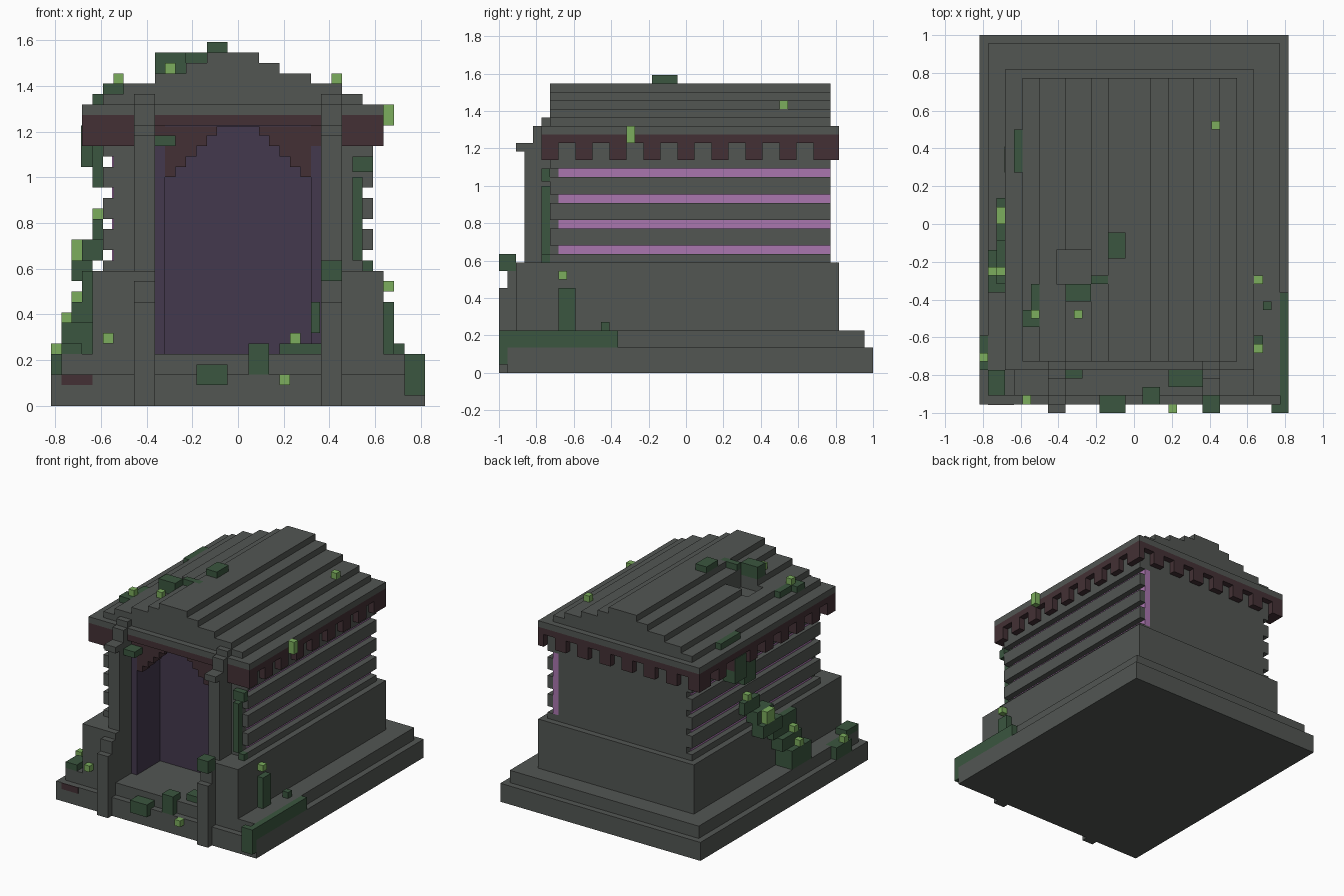
import bpy, bmesh

cube = bpy.data.objects.get("Cube")
if cube:
    bpy.data.objects.remove(cube, do_unlink=True)

U = 1 / 22  # one block of the grid


def material(name, r, g, b):
    m = bpy.data.materials.new(name)
    m.use_nodes = True
    m.diffuse_color = (r, g, b, 1)
    m.node_tree.nodes["Principled BSDF"].inputs["Base Color"].default_value = (r, g, b, 1)
    return m


STONE = material("grey stone", 0.085, 0.093, 0.086)
BROWN = material("dark red trim", 0.056, 0.030, 0.035)
DOOR = material("dark purple", 0.057, 0.040, 0.075)
LILAC = material("lilac panel", 0.40, 0.18, 0.43)
MOSS = material("dark moss", 0.043, 0.093, 0.050)
LEAF = material("light leaf", 0.20, 0.42, 0.11)


def blocks(name, mat, boxes):
    """One object made of boxes (x0, x1, y0, y1, z0, z1) in grid units."""
    bm = bmesh.new()
    for x0, x1, y0, y1, z0, z1 in boxes:
        vs = bmesh.ops.create_cube(bm, size=1)["verts"]
        for v in vs:
            v.co = ((x1 if v.co.x > 0 else x0) * U,
                    (y1 if v.co.y > 0 else y0) * U,
                    (z1 if v.co.z > 0 else z0) * U)
    me = bpy.data.meshes.new(name)
    bm.to_mesh(me)
    bm.free()
    me.materials.append(mat)
    ob = bpy.data.objects.new(name, me)
    bpy.context.collection.objects.link(ob)
    return ob


def both(boxes):
    """Boxes plus their mirror images across x."""
    return boxes + [(-b, -a, *r) for a, b, *r in boxes]


# Stepped base
blocks("base_step_lower", STONE, [(-18, 18, -21, 22, 0, 3)])
blocks("base_step_upper", STONE, [(-17, 17, -20, 21, 3, 5)])

# Lower walls, leaving the doorway open
blocks("lower_wall", STONE, [(-14, 14, -9, 18, 5, 13)] + both([(8, 14, -20, -9, 5, 13)]))

# Upper walls: core, piers beside the doorway, lintel
blocks("upper_wall", STONE, [
    (-12, 11, -9, 17, 13, 28), (-12, -8, -16, -9, 13, 28), (8, 11, -16, -9, 13, 28),
    (-8, 8, -16, -9, 27, 28), (11, 12, -16, 17, 13, 14), (11, 12, -16, 17, 24, 28),
    (11, 12, -16, -15, 14, 24)])
blocks("wall_bands", STONE, both([(12, 13, -16, 17, a, b) for a, b in
                                  ((13, 14), (15, 17), (18, 20), (21, 23), (24, 28))]))
blocks("left_panel", LILAC, [(11, 12, -15, 17, 14, 24)])
blocks("right_panel", LILAC, [(-12.1, -12, -15, 16, 14, 24)])

# Recessed doorway with stepped arch
blocks("doorway_lining", DOOR, both([(7, 8, -16, -9, 5, 25)])
       + [(-7, 7, -10, -9, 5, 27), (-7, 7, -16, -10, 26.9, 27)])
blocks("doorway_arch", BROWN, both([(x, x + 1, -16, -14, z, 27) for x, z in
                                    ((7, 25), (6, 22), (5, 23), (4, 24), (3, 25), (2, 26))]))

# Front pillars: stepped foot, shaft, capital, top
blocks("front_pillars", STONE, both([
    (8, 10, -22, -16, 0, 10), (8, 10, -21, -16, 10, 12), (8, 10, -20, -16, 12, 13),
    (8, 10, -19, -16, 13, 26), (8, 10, -20, -16, 26, 27),
    (8, 10, -18, -16, 27, 29), (8, 10, -17, -16, 29, 30)]))

# Trim ring and hanging teeth under the eave
teeth = []
for i in range(9):
    y = -17 + 4 * i
    teeth += [(13, 14, y, y + 2, 25, 27), (-15, -13, y, y + 2, 25, 27)]
teeth += [(13, 14, 17, 18, 25, 27), (-15, -13, 17, 18, 25, 27)]
teeth += [(x, x + 2, 17, 18, 25, 27) for x in range(-11, 12, 4)]
blocks("trim_teeth", BROWN, teeth + [(10, 13, -17, -16, 25, 27), (-13, -10, -17, -16, 25, 27)])
blocks("trim_band", BROWN, [(13, 14, -17, 18, 27, 28), (-15, -13, -17, 18, 27, 28),
                            (-13, 13, 17, 18, 27, 28), (-13, 13, -17, -16, 27, 28)])

# Stepped roof with a broken patch
blocks("eave", STONE, [(-15, 14, -17, 18, 28, 29)])
roof = [(-13, 12, -16, 17, 29, 30), (-5, 4, -16, 17, 32, 33), (-3, 2, -16, 17, 33, 34)]
for x0, x1, z in ((-11, 10, 30), (-8, 7, 31)):
    roof += [(x0, x1, -16, -7, z, z + 1), (x0, x1, -3, 17, z, z + 1),
             (-5, x1, -7, -3, z, z + 1)]
roof.append((-11, -9, -7, -3, 30, 31))
blocks("roof", STONE, roof)

# Stained patch on the base
blocks("base_stain", BROWN, [(-17, -14, -21.1, -21, 2, 3)])

# Moss on the steps and porch
blocks("porch_moss", MOSS, [
    (-4, -1, -22, -20, 2, 4), (1, 3, -21, -19, 3, 6), (4, 8, -19, -17, 5, 6),
    (8, 10, -22, -20, 12, 14), (7, 7.9, -17, -15, 7, 10), (-8, -6, -18, -16, 25, 26)])
blocks("left_moss", MOSS, [
    (16, 18, -22, -21, 1, 5), (17, 18, -21, -8, 3, 5), (15, 16, -10, -9, 5, 6),
    (14, 15, -15, -13, 5, 10), (11, 12, -17, -16, 14, 22), (11, 13, -17, -16, 22.5, 24),
    (12, 13, -17, -16, 13, 14)])

# Creeping moss up the right side
blocks("right_moss", MOSS, [
    (-18, -16, -17, -13, 3, 5), (-17, -15, -20, -17, 5, 6), (-17, -14, -8, -3, 5, 8),
    (-16, -14, -7, -2, 8, 10), (-15, -14, -7, -1, 10, 13), (-16, -14, -2, 3, 12, 14),
    (-15, -13, -1, 3, 14, 16), (-14, -13, 1, 5, 16, 18), (-14, -13, 2, 5, 21, 25),
    (-15.1, -13, 6, 9, 23, 27)])
blocks("roof_moss", MOSS, [
    (-3, -1, -4, -1, 34, 35), (-5, -2, -7, -6, 33, 34), (-8, -5, -9, -7, 32, 34),
    (-14, -13, 6, 11, 29, 30), (-12, -11, -12, -7, 30, 31), (-13, -12, -12, -10, 30, 31)])

# Small bright leaves
blocks("leaves", LEAF, [
    (14, 15, -7, -6, 27, 29), (9, 10, 11, 12, 31, 32), (14, 15, -15, -14, 11, 12),
    (4, 5, -22, -21, 2, 3), (5, 6, -17, -16, 6, 7), (-13, -12, -21, -20, 6, 7),
    (-18, -17, -16, -15, 5, 6), (-17, -16, -6, -5, 8, 9), (-16, -15, -6, -5, 10, 11),
    (-16, -15, 0, 2, 14, 16), (-14, -13, 3, 4, 18, 19), (-12, -11, -11, -10, 31, 32),
    (-7, -6, -11, -10, 32, 33)])
